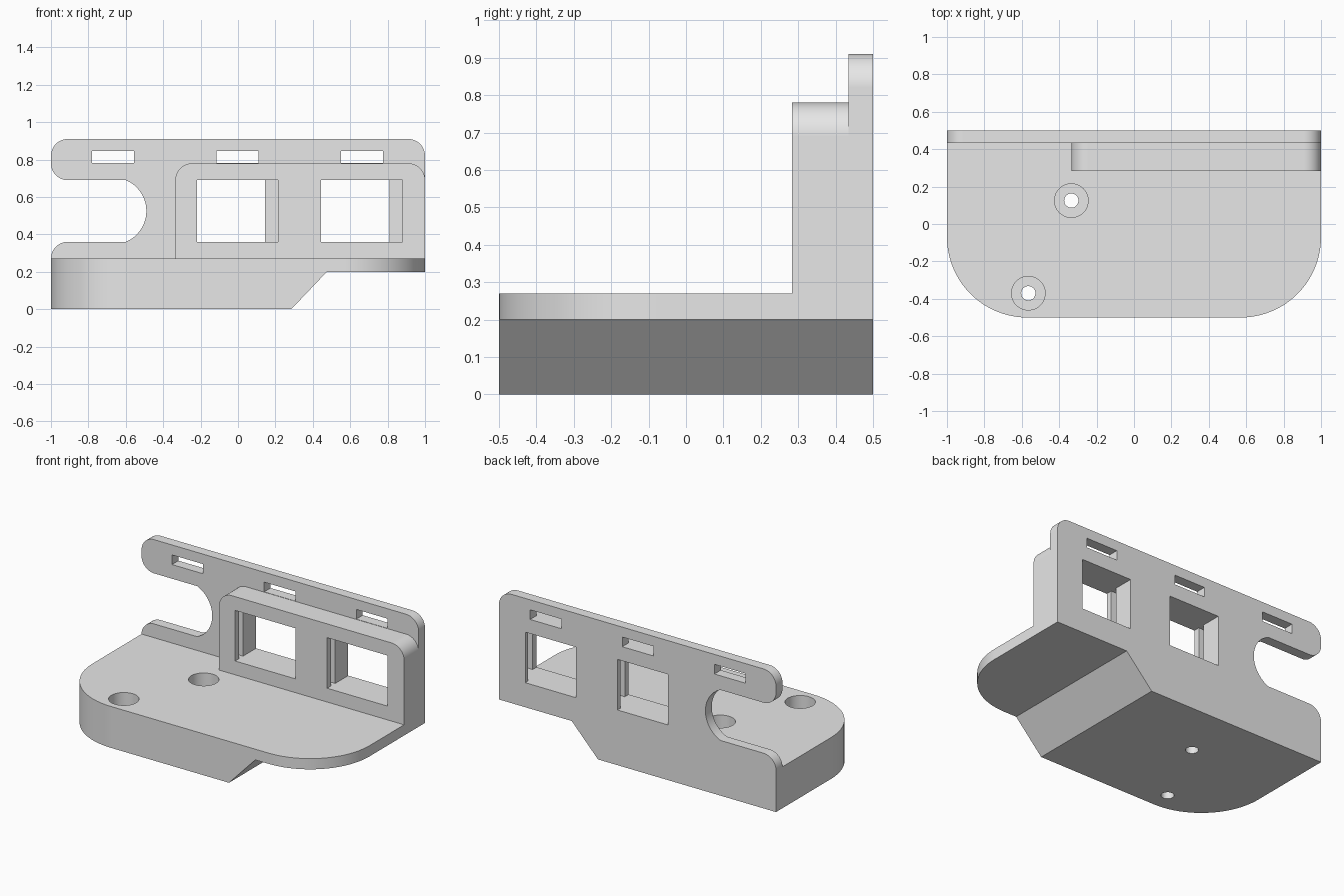
import bpy, bmesh, math
from mathutils import Vector

cube = bpy.data.objects.get("Cube")
if cube:
    bpy.data.objects.remove(cube, do_unlink=True)

grey = bpy.data.materials.new("light_grey")
grey.use_nodes = True
grey.diffuse_color = (0.8, 0.8, 0.8, 1)
grey.node_tree.nodes["Principled BSDF"].inputs["Base Color"].default_value = (0.8, 0.8, 0.8, 1)


def arc(cx, cy, r, start, end, steps=24):
    angles = [math.radians(start + (end - start) * i / steps) for i in range(steps + 1)]
    return [(cx + r * math.cos(a), cy + r * math.sin(a)) for a in angles]


def rounded(corners, steps=20):
    """Outline from (x, y, radius) corners, each filleted by its radius."""
    out = []
    for i, (x, y, r) in enumerate(corners):
        p = Vector((x, y))
        if r == 0:
            out.append((x, y))
            continue
        before = (Vector(corners[i - 1][:2]) - p).normalized()
        after = (Vector(corners[(i + 1) % len(corners)][:2]) - p).normalized()
        half = before.angle(after) / 2
        centre = p + (before + after).normalized() * (r / math.sin(half))
        a = p + before * (r / math.tan(half)) - centre
        b = p + after * (r / math.tan(half)) - centre
        sweep = a.angle(b)
        for k in range(steps + 1):
            t = k / steps
            v = (a * math.sin((1 - t) * sweep) + b * math.sin(t * sweep)) / math.sin(sweep)
            out.append(tuple(centre + v))
    return out


def prism(name, outline, axis, low, high):
    """Extrude an outline along z (xy outline) or along y (xz outline)."""
    bm = bmesh.new()
    place = (lambda u, v, d: (u, v, d)) if axis == "z" else (lambda u, v, d: (u, d, v))
    face = bm.faces.new([bm.verts.new(place(u, v, low)) for u, v in outline])
    extruded = bmesh.ops.extrude_face_region(bm, geom=[face], use_keep_orig=True)["geom"]
    shift = Vector(place(0, 0, high - low))
    bmesh.ops.translate(bm, vec=shift, verts=[g for g in extruded if isinstance(g, bmesh.types.BMVert)])
    bmesh.ops.recalc_face_normals(bm, faces=bm.faces)
    mesh = bpy.data.meshes.new(name)
    bm.to_mesh(mesh)
    bm.free()
    mesh.materials.append(grey)
    obj = bpy.data.objects.new(name, mesh)
    bpy.context.collection.objects.link(obj)
    return obj


def combine(target, other, operation):
    bpy.context.view_layer.objects.active = target
    mod = target.modifiers.new(operation, "BOOLEAN")
    mod.operation, mod.solver, mod.object = operation, "EXACT", other
    bpy.ops.object.modifier_apply(modifier=mod.name)
    bpy.data.objects.remove(other, do_unlink=True)


# Base: stepped underside, rounded front corners
bracket = prism("mounting_bracket", [(-1, 0), (0.285, 0), (0.475, 0.2), (1, 0.2), (1, 0.27), (-1, 0.27)],
                "y", -0.5, 0.5)
footprint = rounded([(-1, -0.5, 0.43), (1, -0.5, 0.43), (1, 0.5, 0), (-1, 0.5, 0)])
combine(bracket, prism("footprint", footprint, "z", -0.1, 0.5), "INTERSECT")

# Back wall with the open cable mouth on one end
mouth = [(x, z, 0) for x, z in arc(-0.669, 0.525, 0.179, 67, -67)]
wall = rounded([(-1, 0.235, 0), (1, 0.235, 0), (1, 0.91, 0.09), (-1, 0.91, 0.09), (-1, 0.69, 0.09),
                *mouth, (-1, 0.36, 0.09)])
combine(bracket, prism("back_wall", wall, "y", 0.434, 0.5), "UNION")

# Thick socket block in front of the wall
block = rounded([(-0.335, 0.235, 0), (1, 0.235, 0), (1, 0.78, 0.09), (-0.335, 0.78, 0.09)])
combine(bracket, prism("socket_block", block, "y", 0.284, 0.46), "UNION")

# Two socket windows with a catch groove and a latch pocket
for x in (-0.22, 0.445):
    window = [(x, 0.2), (x + 0.435, 0.2), (x + 0.435, 0.324), (x + 0.49, 0.324), (x + 0.49, 0.47),
              (x + 0.365, 0.47), (x + 0.365, 0.6), (x, 0.6), (x, 0.366), (x - 0.06, 0.366),
              (x - 0.06, 0.324), (x, 0.324)]
    combine(bracket, prism("window_cutter", window, "z", 0.36, 0.69), "DIFFERENCE")

# Three tie slots near the top edge
for x in (-0.78, -0.115, 0.55):
    slot = [(x, 0.782), (x + 0.225, 0.782), (x + 0.225, 0.845), (x, 0.845)]
    combine(bracket, prism("slot_cutter", slot, "y", 0.4, 0.6), "DIFFERENCE")

# Two counterbored screw holes
for x, y in ((-0.335, 0.125), (-0.565, -0.37)):
    for radius, bottom in ((0.09, 0.09), (0.038, -0.1)):
        circle = arc(x, y, radius, 0, 360, 48)[:-1]
        combine(bracket, prism("hole_cutter", circle, "z", bottom, 0.4), "DIFFERENCE")

# Clean shading: smooth arcs, crisp edges, flat large faces
bpy.ops.object.select_all(action="DESELECT")
bracket.select_set(True)
bpy.context.view_layer.objects.active = bracket
bpy.ops.object.shade_smooth_by_angle(angle=math.radians(25))
weighted = bracket.modifiers.new("weighted_normals", "WEIGHTED_NORMAL")
weighted.keep_sharp = True
